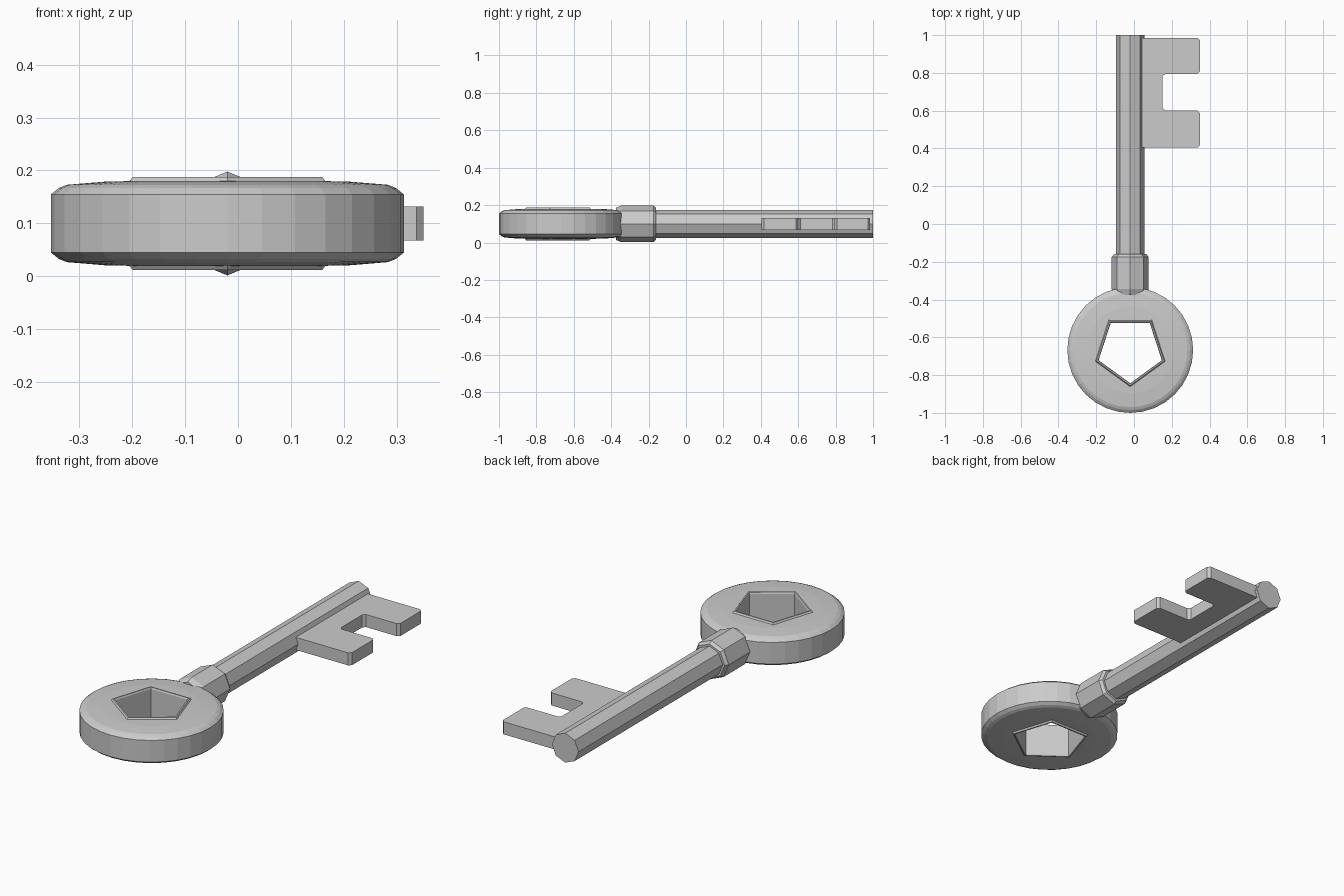
import bpy, bmesh
from math import sin, cos, pi

if "Cube" in bpy.data.objects:
    bpy.data.objects.remove(bpy.data.objects["Cube"])

CX, CZ = -0.02, 0.10      # key axis
BY = -0.667               # bow centre


def make(name, bm):
    bmesh.ops.recalc_face_normals(bm, faces=bm.faces[:])
    me = bpy.data.meshes.new(name)
    bm.to_mesh(me)
    bm.free()
    ob = bpy.data.objects.new(name, me)
    bpy.context.collection.objects.link(ob)
    return ob


def lathe(name, profile, n, place, start=0.0, closed=False):
    """Stack n-sided rings of (radius, height); cap the ends or close the loop."""
    bm = bmesh.new()
    rings = []
    for r, h in profile:
        ang = [start + 2 * pi * i / n for i in range(n)]
        rings.append([bm.verts.new(place(r * cos(a), r * sin(a), h)) for a in ang])
    pairs = list(zip(rings, rings[1:]))
    if closed:
        pairs.append((rings[-1], rings[0]))
    else:
        bm.faces.new(rings[0])
        bm.faces.new(rings[-1])
    for a, b in pairs:
        for i in range(n):
            j = (i + 1) % n
            bm.faces.new((a[i], a[j], b[j], b[i]))
    return make(name, bm)


def upright(u, v, h):
    return (CX + u, BY + v, CZ + h)


def along_y(u, v, h):
    return (CX + u, h, CZ + v)


# Round bow with a pentagonal hole
half = [(0.333, 0.055), (0.318, 0.067), (0.303, 0.073), (0.23, 0.079), (0.18, 0.080)]
profile = [(r, -h) for r, h in reversed(half)] + half
bow = lathe("bow", profile, 32, upright)
cutter = lathe("hole_cutter", [(0.186, -0.2), (0.186, 0.2)], 5, upright, -pi / 2)
mod = bow.modifiers.new("hole", 'BOOLEAN')
mod.operation = 'DIFFERENCE'
mod.solver = 'EXACT'
mod.object = cutter
bpy.context.view_layer.objects.active = bow
bpy.ops.object.modifier_apply(modifier=mod.name)
bpy.data.objects.remove(cutter)

# Raised pentagonal rim lining the hole
lathe("hole_rim", [(0.196, -0.078), (0.188, -0.088), (0.180, -0.088), (0.176, -0.080),
                   (0.176, 0.080), (0.180, 0.088), (0.188, 0.088), (0.196, 0.078)],
      5, upright, -pi / 2, closed=True)

# Octagonal shaft and collar
lathe("shaft", [(0.075, -0.35), (0.075, 1.0)], 8, along_y)
lathe("collar", [(0.086, -0.375), (0.098, -0.345), (0.098, -0.175), (0.086, -0.16)], 8, along_y)

# Two-toothed bit, chamfered at the upright corners
outline = [(0.0, 0.405), (0.35, 0.405), (0.35, 0.60), (0.152, 0.60),
           (0.152, 0.795), (0.35, 0.795), (0.35, 0.985), (0.0, 0.985)]
bm = bmesh.new()
base = bm.faces.new([bm.verts.new((x, y, CZ - 0.032)) for x, y in outline])
ext = bmesh.ops.extrude_face_region(bm, geom=[base], use_keep_orig=True)
bmesh.ops.translate(bm, vec=(0, 0, 0.064),
                    verts=[g for g in ext["geom"] if isinstance(g, bmesh.types.BMVert)])
upright_edges = [e for e in bm.edges
                 if abs(e.verts[0].co.z - e.verts[1].co.z) > 0.05 and e.verts[0].co.x > 0.1]
bmesh.ops.bevel(bm, geom=upright_edges, offset=0.013, segments=1, affect='EDGES')
make("bit", bm)
